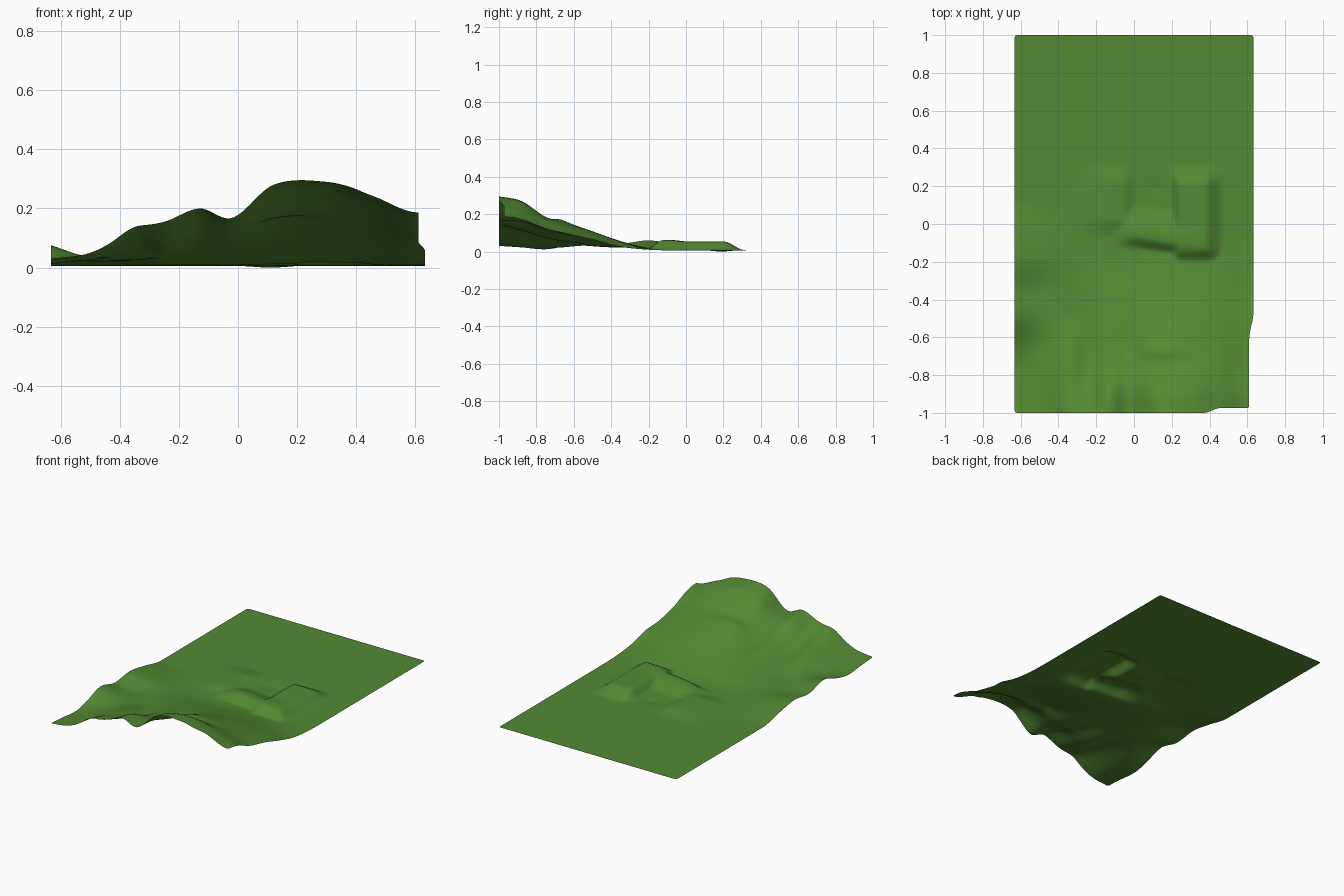
import bpy, bmesh
from math import exp

if "Cube" in bpy.data.objects:
    bpy.data.objects.remove(bpy.data.objects["Cube"])

HALF_X, HALF_Y, FLAT = 0.632, 1.0, 0.006

# Coarse control heights of the hills: columns along x, rows from the front edge backwards
XS = [-.635, -.5, -.34, -.24, -.13, -.02, .12, .3, .45, .61]
ROWS = [
    (-1.00, [.030, .050, .130, .158, .200, .168, .280, .290, .250, .190]),
    (-.88, [.022, .040, .110, .118, .180, .160, .250, .268, .222, .172]),
    (-.75, [.012, .030, .085, .075, .120, .125, .172, .185, .168, .122]),
    (-.65, [.030, .025, .065, .055, .095, .098, .155, .155, .135, .098]),
    (-.50, [.076, .035, .030, .042, .065, .075, .100, .108, .090, .064]),
    (-.35, [.045, .022, .025, .030, .040, .045, .055, .055, .045, .026]),
    (-.20, [.060, .038, .018, .012, .012, .013, .018, .018, .015, .010]),
    (-.05, [.038, .022, .010] + [FLAT] * 7),
    (.12, [FLAT] * 10),
]
YS = [r[0] for r in ROWS]


def spline(ks, vs, t):
    """Cubic Hermite interpolation with finite-difference tangents, clamped ends."""
    if t <= ks[0]:
        return vs[0]
    if t >= ks[-1]:
        return vs[-1]
    i = max(k for k in range(len(ks) - 1) if ks[k] <= t)

    def slope(k):
        a, b = max(k - 1, 0), min(k + 1, len(ks) - 1)
        return 0 if k == len(ks) - 1 else (vs[b] - vs[a]) / (ks[b] - ks[a])
    h = ks[i + 1] - ks[i]
    s = (t - ks[i]) / h
    return ((2*s**3 - 3*s**2 + 1) * vs[i] + (s**3 - 2*s**2 + s) * h * slope(i)
            + (3*s**2 - 2*s**3) * vs[i + 1] + (s**3 - s**2) * h * slope(i + 1))


def step(a, b, t):
    t = min(max((t - a) / (b - a), 0), 1)
    return t * t * (3 - 2 * t)


def bench(x, y, x0, x1, y0, y1, ramps):
    """Flat-topped mound with its own ramp width on each side."""
    l, r, f, b = ramps
    return (step(x0, x0 + l, x) * (1 - step(x1 - r, x1, x))
            * step(y0, y0 + f, y) * (1 - step(y1 - b, y1, y)))


def bump(x, y, cx, cy, rx, ry):
    return exp(-((x - cx) / rx) ** 2 - ((y - cy) / ry) ** 2)


def height(x, y):
    z = spline(YS, [spline(XS, r[1], x) for r in ROWS], y)
    # raised bench in the middle: right leg, front leg and low left mound
    skew = y + .16 * min(max(x, 0), .4)
    right_leg = .048 * bench(x, y, .19, .48, -.22, .32, (.06, .11, .09, .12))
    front_leg = .046 * bench(x, skew, -.14, .46, -.14, .12, (.20, .10, .08, .16))
    left_mound = .020 * bench(x, y, -.34, .01, -.08, .34, (.24, .07, .12, .14))
    base = max(z - FLAT, 0)
    z = FLAT + sum(p**4 for p in (base, right_leg, front_leg, left_mound)) ** .25
    # shallow dip inside the bench, small terrace and front hump on the hills
    z -= .006 * bump(x, y, .11, .19, .07, .05)
    z += .007 * bump(x, y, .16, -.68, .10, .04)
    z += .012 * bump(x, y, -.36, -1, .05, .10)
    return max(z, 0)


# Terrain sheet
bm = bmesh.new()
bmesh.ops.create_grid(bm, x_segments=96, y_segments=150, size=1)
for v in bm.verts:
    y = v.co.y * HALF_Y
    # trimmed right edge and front right corner
    right = HALF_X - .022 * (1 - step(-.61, -.47, y))
    x = v.co.x * HALF_X
    if x > .4:
        x = .4 + (x - .4) * (right - .4) / (HALF_X - .4)
    if y < -.8:
        y = -.8 + (y + .8) * (1 - .13 * step(.37, .46, x))
    v.co = (x, y, height(x, y))

# Rounded sheet corners
corners = [v for v in bm.verts if len(v.link_edges) == 2]
bmesh.ops.bevel(bm, geom=corners, offset=.012, segments=3, profile=.5, affect='VERTICES')
for f in bm.faces:
    f.smooth = True

mesh = bpy.data.meshes.new("terrain")
bm.to_mesh(mesh)
bm.free()
terrain = bpy.data.objects.new("terrain", mesh)
bpy.context.collection.objects.link(terrain)

# Grass colour
grass = bpy.data.materials.new("grass")
grass.diffuse_color = (.088, .255, .033, 1)
grass.use_nodes = True
grass.node_tree.nodes["Principled BSDF"].inputs["Base Color"].default_value = grass.diffuse_color
mesh.materials.append(grass)
